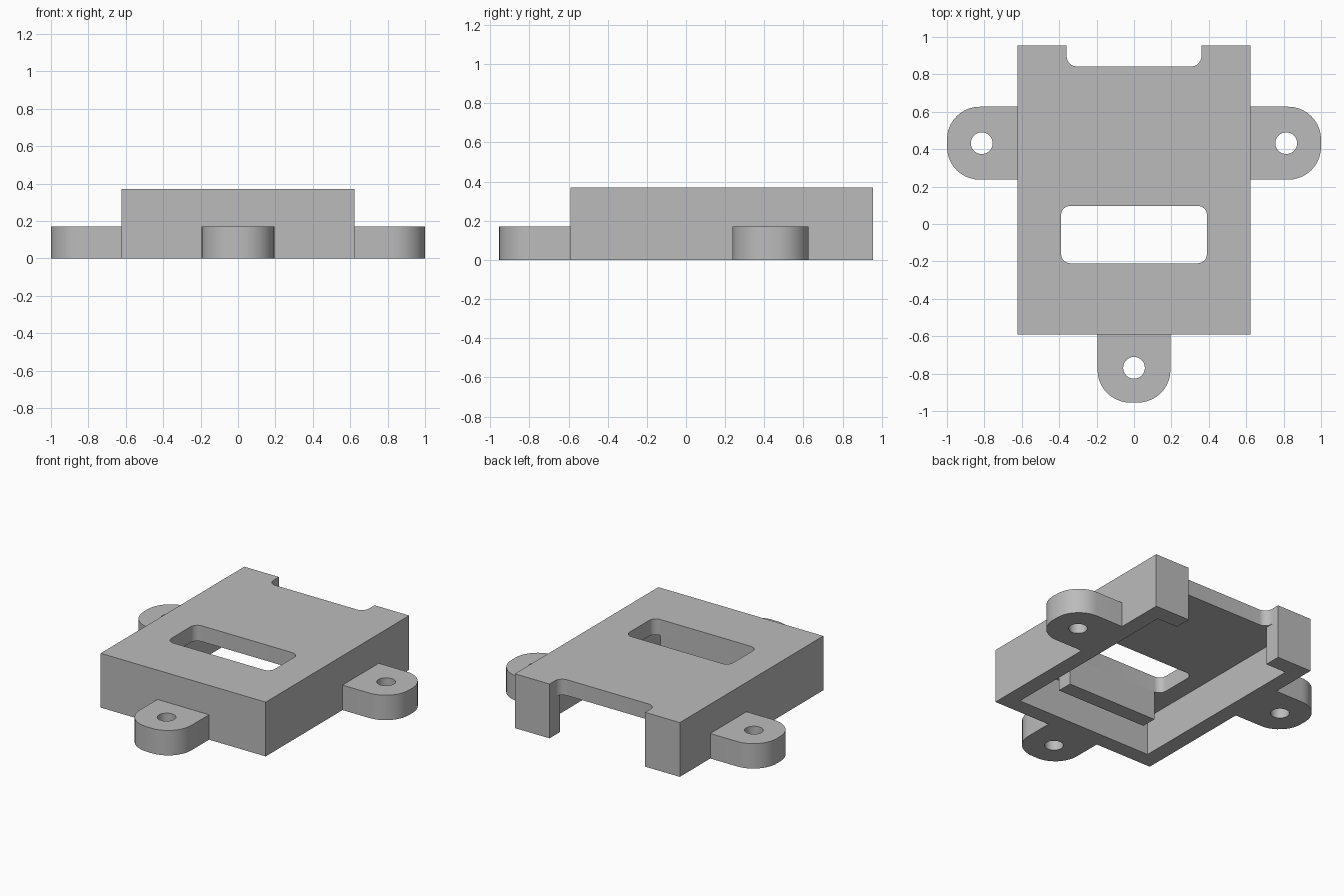
import bpy, bmesh, math
from mathutils import Vector

cube = bpy.data.objects.get("Cube")
if cube:
    bpy.data.objects.remove(cube, do_unlink=True)

grey = bpy.data.materials.new("grey plastic")
grey.use_nodes = True
grey.diffuse_color = (0.5, 0.5, 0.5, 1)
grey.node_tree.nodes["Principled BSDF"].inputs["Base Color"].default_value = (0.5, 0.5, 0.5, 1)

# Main dimensions
HALF_W, FRONT, BACK = 0.622, -0.59, 0.955
HEIGHT, WALL, CEILING = 0.37, 0.108, 0.262
NOTCH_X, NOTCH_Y = 0.36, 0.842
WIN_X, WIN_FRONT, WIN_BACK, WIN_R = 0.39, -0.21, 0.097, 0.05
EAR_W, EAR_H, EAR_R = 0.195, 0.17, 0.175


def rounded(corners, steps=10):
    """Outline from (x, y, radius) corners, with an arc at each radius."""
    outline = []
    for i, (x, y, r) in enumerate(corners):
        p = Vector((x, y))
        if r == 0:
            outline.append(p)
            continue
        a = (Vector(corners[i - 1][:2]) - p).normalized()
        b = (Vector(corners[(i + 1) % len(corners)][:2]) - p).normalized()
        # Right-angled corners: the arc centre lies r along both sides
        centre = p + (a + b) * r
        for k in range(steps + 1):
            t = k / steps * math.pi / 2
            outline.append(centre - b * r * math.cos(t) - a * r * math.sin(t))
    return outline


def circle(x, y, r, sides=32):
    return [Vector((x + r * math.cos(t), y + r * math.sin(t)))
            for t in (2 * math.pi * k / sides for k in range(sides))]


def rectangle(x, y0, y1, r=0):
    return rounded([(-x, y0, r), (x, y0, r), (x, y1, r), (-x, y1, r)])


def mesh_object(name, mesh):
    obj = bpy.data.objects.new(name, mesh)
    bpy.context.collection.objects.link(obj)
    return obj


def evaluated_mesh(obj):
    graph = bpy.context.evaluated_depsgraph_get()
    return bpy.data.meshes.new_from_object(obj.evaluated_get(graph))


def extrude(name, loops, z0, z1):
    """Solid from an outer outline and any hole outlines."""
    curve = bpy.data.curves.new(name, "CURVE")
    curve.dimensions, curve.fill_mode = "2D", "BOTH"
    curve.extrude = (z1 - z0) / 2
    for loop in loops:
        spline = curve.splines.new("POLY")
        spline.points.add(len(loop) - 1)
        for point, co in zip(spline.points, loop):
            point.co = (co.x, co.y, 0, 1)
        spline.use_cyclic_u = True
    temp = mesh_object(name + "_profile", curve)
    mesh = evaluated_mesh(temp)
    bpy.data.objects.remove(temp)
    bm = bmesh.new()
    bm.from_mesh(mesh)
    bmesh.ops.remove_doubles(bm, verts=bm.verts, dist=1e-5)
    bmesh.ops.translate(bm, verts=bm.verts, vec=(0, 0, (z0 + z1) / 2))
    bmesh.ops.recalc_face_normals(bm, faces=bm.faces)
    bm.to_mesh(mesh)
    bm.free()
    mesh.name = name
    mesh.materials.clear()
    mesh.materials.append(grey)
    return mesh_object(name, mesh)


def union(base, others):
    for other in others:
        mod = base.modifiers.new("join", "BOOLEAN")
        mod.operation, mod.solver, mod.object = "UNION", "EXACT", other
    mesh = evaluated_mesh(base)
    base.modifiers.clear()
    base.data = mesh
    for other in others:
        bpy.data.objects.remove(other)


# Top plate with a rounded notch at the back and a rounded window
plate = rounded([(-HALF_W, FRONT, 0), (HALF_W, FRONT, 0), (HALF_W, BACK, 0),
                 (NOTCH_X, BACK, 0), (NOTCH_X, NOTCH_Y, 0.055),
                 (-NOTCH_X, NOTCH_Y, 0.055), (-NOTCH_X, BACK, 0), (-HALF_W, BACK, 0)])
window = rectangle(WIN_X, WIN_FRONT, WIN_BACK, WIN_R)
shell = extrude("housing_shell", [plate, window], CEILING, HEIGHT)

# Side and front walls, ending in two posts at the open back
inner = HALF_W - WALL
half = [(HALF_W, FRONT, 0), (HALF_W, BACK, 0), (NOTCH_X, BACK, 0),
        (NOTCH_X, NOTCH_Y, 0), (inner, NOTCH_Y, 0), (inner, FRONT + WALL, 0)]
walls = extrude("walls", [rounded(half + [(-x, y, r) for x, y, r in reversed(half)])],
                0, CEILING)

# Rib hanging below the front edge of the window
rib = extrude("rib", [rectangle(WIN_X - WIN_R, WIN_FRONT - 0.105, WIN_FRONT)], 0.065, CEILING)
union(shell, [walls, rib])


# Mounting ears with screw holes
def ear(name, x, y, length, angle):
    tab = rounded([(0, -EAR_W, 0), (length, -EAR_W, EAR_R),
                   (length, EAR_W, EAR_R), (0, EAR_W, 0)])
    obj = extrude(name, [tab, circle(length - 0.186, 0, 0.058)], 0, EAR_H)
    obj.location = (x, y, 0)
    obj.rotation_euler.z = angle
    return obj


ears = [ear("left_ear", HALF_W, 0.432, 1 - HALF_W, 0),
        ear("right_ear", -HALF_W, 0.432, 1 - HALF_W, math.pi),
        ear("front_ear", 0, FRONT, 0.955 + FRONT, -math.pi / 2)]

# Smooth the round walls, keep the corners sharp
bpy.ops.object.select_all(action="DESELECT")
for obj in [shell] + ears:
    obj.select_set(True)
bpy.context.view_layer.objects.active = shell
bpy.ops.object.shade_smooth_by_angle(angle=math.radians(30))
